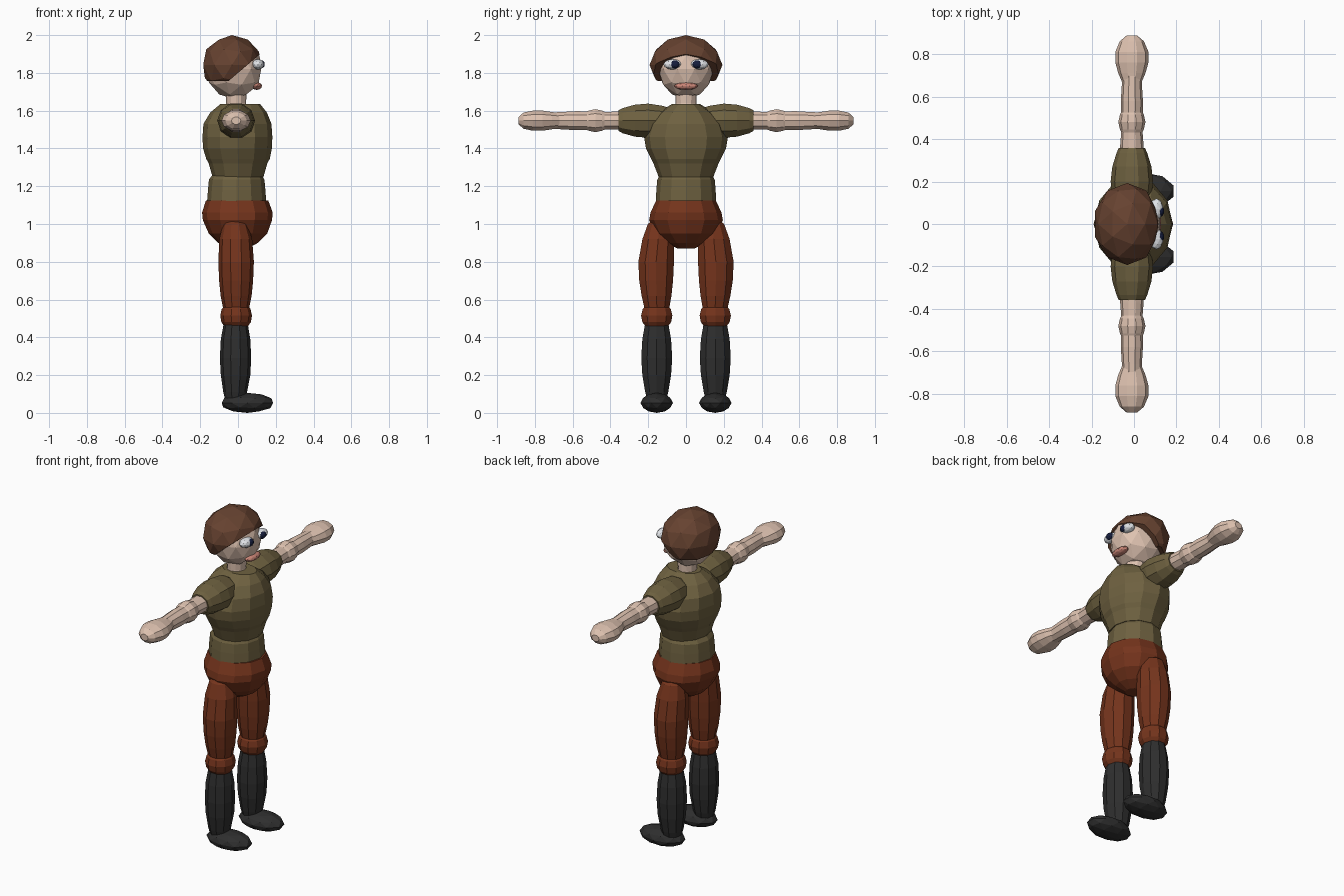
import bpy, bmesh, math
from mathutils import Vector


def mat(name, rgb):
    m = bpy.data.materials.new(name)
    m.diffuse_color = [((c / 255 + 0.055) / 1.055) ** 2.4 for c in rgb] + [1]
    return m


SKIN = mat("skin", (222, 194, 176))
HAIR = mat("hair", (102, 66, 48))
SHIRT = mat("shirt", (110, 97, 64))
TROUSER = mat("trousers", (117, 52, 28))
BOOT = mat("boots", (46, 46, 46))
WHITE = mat("eye_white", (225, 228, 232))
IRIS = mat("iris", (22, 30, 62))
LIP = mat("lip", (205, 135, 120))


def finish(name, bm, material, mirror):
    bmesh.ops.recalc_face_normals(bm, faces=bm.faces)
    me = bpy.data.meshes.new(name)
    bm.to_mesh(me)
    bm.free()
    me.materials.append(material)
    ob = bpy.data.objects.new(name, me)
    bpy.context.collection.objects.link(ob)
    if mirror:
        md = ob.modifiers.new("mirror", 'MIRROR')
        md.use_axis = (False, True, False)
    return ob


def loft(name, material, sections, axis='z', n=12, mirror=False):
    """Elliptic rings (t, centre_a, centre_b, radius_a, radius_b) along an axis."""
    bm = bmesh.new()
    rings = []
    for t, ca, cb, ra, rb in sections:
        ring = []
        for i in range(n):
            a = 2 * math.pi * i / n
            u, v = ca + ra * math.cos(a), cb + rb * math.sin(a)
            ring.append(bm.verts.new((u, v, t) if axis == 'z' else (u, t, v)))
        rings.append(ring)
    for r, s in zip(rings, rings[1:]):
        for i in range(n):
            j = (i + 1) % n
            bm.faces.new((r[i], r[j], s[j], s[i]))
    bm.faces.new(rings[0])
    bm.faces.new(rings[-1])
    return finish(name, bm, material, mirror)


def blob(name, material, centre, radii, sub=2, mirror=False, cuts=()):
    """Faceted ellipsoid, optionally trimmed by planes (point, normal removed)."""
    bm = bmesh.new()
    bmesh.ops.create_icosphere(bm, subdivisions=sub, radius=1)
    for v in bm.verts:
        v.co = Vector(c + r * p for c, r, p in zip(centre, radii, v.co))
    for point, normal in cuts:
        geom = bm.verts[:] + bm.edges[:] + bm.faces[:]
        res = bmesh.ops.bisect_plane(bm, geom=geom, plane_co=point,
                                     plane_no=normal, clear_outer=True)
        edges = [e for e in res['geom_cut'] if isinstance(e, bmesh.types.BMEdge)]
        bmesh.ops.holes_fill(bm, edges=edges)
    return finish(name, bm, material, mirror)


# Head, hair cap trimmed at the nape and along the face, and facial features
blob("head", SKIN, (-0.02, 0, 1.82), (0.15, 0.148, 0.158))
blob("hair", HAIR, (-0.032, 0, 1.842), (0.16, 0.193, 0.158),
     cuts=[((0, 0, 1.757), (0, 0, -1)), ((-0.05, 0, 1.757), (0.128, 0, -0.15))])
blob("eye", WHITE, (0.105, 0.07, 1.845), (0.033, 0.05, 0.028), mirror=True)
blob("pupil", IRIS, (0.124, 0.06, 1.845), (0.018, 0.027, 0.022), mirror=True)
blob("lips", LIP, (0.1, 0, 1.73), (0.028, 0.065, 0.02))
loft("neck", SKIN, [(1.6, -0.01, 0, 0.06, 0.06), (1.64, -0.01, 0, 0.053, 0.055),
                    (1.70, -0.01, 0, 0.055, 0.057)])

# Torso
loft("chest", SHIRT, [
    (1.25, 0, 0, 0.135, 0.145), (1.32, 0, 0, 0.155, 0.172), (1.345, 0, 0, 0.168, 0.185),
    (1.40, -0.003, 0, 0.182, 0.212), (1.46, -0.003, 0, 0.185, 0.222),
    (1.53, -0.003, 0, 0.18, 0.2), (1.59, 0.003, 0, 0.15, 0.145),
    (1.635, 0.012, 0, 0.105, 0.075)])
loft("abdomen", SHIRT, [(1.10, -0.007, 0, 0.158, 0.16), (1.18, -0.007, 0, 0.152, 0.157),
                        (1.235, -0.007, 0, 0.147, 0.152), (1.26, -0.005, 0, 0.13, 0.138)])
loft("pelvis", TROUSER, [
    (0.87, 0, 0, 0.05, 0.045), (0.90, 0, 0, 0.105, 0.1), (0.95, 0, 0, 0.155, 0.16),
    (1.02, -0.003, 0, 0.183, 0.195), (1.06, -0.003, 0, 0.187, 0.188),
    (1.125, -0.005, 0, 0.165, 0.158)])

# Legs
loft("thigh", TROUSER, [
    (1.03, -0.015, 0.135, 0.03, 0.03), (1.00, -0.015, 0.14, 0.065, 0.065),
    (0.92, -0.012, 0.147, 0.087, 0.088), (0.80, -0.01, 0.158, 0.094, 0.099),
    (0.70, -0.01, 0.158, 0.09, 0.094), (0.62, -0.01, 0.156, 0.082, 0.083),
    (0.54, -0.01, 0.154, 0.066, 0.066)], n=10, mirror=True)
loft("knee", TROUSER, [
    (0.455, -0.01, 0.155, 0.06, 0.06), (0.48, -0.01, 0.155, 0.078, 0.08),
    (0.515, -0.01, 0.155, 0.084, 0.087), (0.55, -0.01, 0.155, 0.076, 0.078),
    (0.57, -0.01, 0.155, 0.06, 0.06)], n=10, mirror=True)
loft("shin", BOOT, [
    (0.06, -0.015, 0.155, 0.05, 0.05), (0.11, -0.015, 0.155, 0.063, 0.064),
    (0.20, -0.013, 0.155, 0.078, 0.08), (0.29, -0.013, 0.155, 0.083, 0.086),
    (0.39, -0.013, 0.155, 0.078, 0.08), (0.47, -0.012, 0.155, 0.064, 0.065)],
     n=10, mirror=True)
blob("foot", BOOT, (0.05, 0.155, 0.053), (0.143, 0.086, 0.053), mirror=True)

# Arms, held straight out to both sides
Z = 1.547
loft("sleeve", SHIRT, [
    (0.06, -0.01, Z, 0.06, 0.06), (0.12, -0.01, Z, 0.09, 0.082),
    (0.20, -0.01, Z, 0.1, 0.095), (0.27, -0.01, Z, 0.092, 0.089),
    (0.335, -0.01, Z, 0.072, 0.07), (0.357, -0.01, Z, 0.062, 0.058)],
     'y', 10, True)
loft("upper_arm", SKIN, [(0.30, -0.01, Z, 0.055, 0.05), (0.37, -0.01, Z, 0.055, 0.05),
                         (0.45, -0.01, Z, 0.049, 0.049)], 'y', 10, True)
loft("elbow", SKIN, [
    (0.425, -0.01, Z, 0.047, 0.047), (0.445, -0.01, Z, 0.056, 0.056),
    (0.48, -0.01, Z, 0.064, 0.064), (0.515, -0.01, Z, 0.056, 0.056),
    (0.535, -0.01, Z, 0.047, 0.047)], 'y', 10, True)
loft("forearm", SKIN, [(0.50, -0.01, Z, 0.051, 0.051), (0.58, -0.01, Z, 0.052, 0.053),
                       (0.66, -0.01, Z, 0.047, 0.048), (0.72, -0.01, Z, 0.045, 0.045)],
     'y', 10, True)
loft("hand", SKIN, [
    (0.67, -0.01, Z, 0.047, 0.042), (0.71, -0.01, Z, 0.064, 0.048),
    (0.76, -0.01, Z, 0.078, 0.056), (0.81, -0.01, Z, 0.078, 0.056),
    (0.86, -0.01, Z, 0.057, 0.045), (0.887, -0.01, Z, 0.025, 0.02)], 'y', 10, True)
